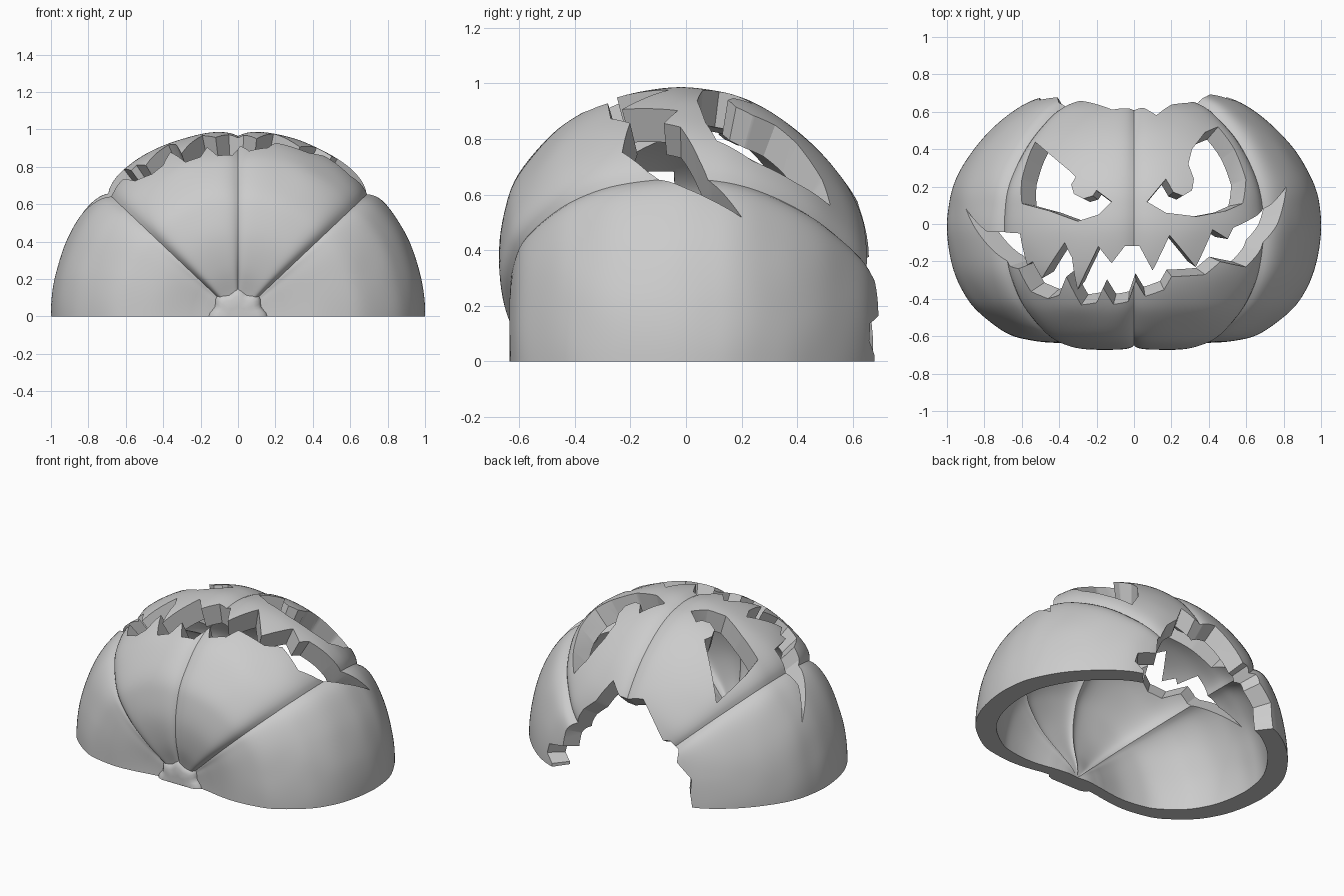
import bpy, bmesh
from math import sin, cos, pi, exp, sqrt, radians
from mathutils import noise, Vector

cube = bpy.data.objects.get("Cube")
if cube:
    bpy.data.objects.remove(cube, do_unlink=True)

grey = bpy.data.materials.new("plain grey")
grey.use_nodes = True
grey.diffuse_color = (0.6, 0.6, 0.6, 1)
grey.node_tree.nodes["Principled BSDF"].inputs["Base Color"].default_value = (0.6, 0.6, 0.6, 1)

# Rind profile (y, radius) from the navel at the front to the back
PROFILE = [(-.6, 0), (-.61, .1), (-.655, .25), (-.672, .42), (-.65, .57), (-.605, .68),
           (-.5, .81), (-.4, .89), (-.25, .96), (-.05, .995), (.1, .985), (.2, .96),
           (.3, .91), (.4, .84), (.5, .745), (.6, .615), (.65, .51), (.67, .4),
           (.65, .2), (.63, 0)]
COUNT = 128
GROOVES = [(pi * 31 / COUNT, .042), (pi / 2, .032), (pi * 97 / COUNT, .042)]


def new_object(name, bm):
    bmesh.ops.recalc_face_normals(bm, faces=bm.faces)
    mesh = bpy.data.meshes.new(name)
    bm.to_mesh(mesh)
    bm.free()
    mesh.materials.append(grey)
    obj = bpy.data.objects.new(name, mesh)
    bpy.context.collection.objects.link(obj)
    return obj


def smooth_path(points, steps):
    """Catmull-Rom samples through the points."""
    pts = [Vector(p) for p in points]
    pts = [2 * pts[0] - pts[1]] + pts + [2 * pts[-1] - pts[-2]]
    out = []
    for a, b, c, d in zip(pts, pts[1:], pts[2:], pts[3:]):
        for k in range(steps):
            t = k / steps
            out.append(0.5 * (2 * b + (c - a) * t + (2 * a - 5 * b + 4 * c - d) * t * t
                              + (3 * b - a - 3 * c + d) * t ** 3))
    return out + [pts[-2]]


def rind_point(angle, y, r):
    """Ribbed surface: creases between lobes, side lobes set further back."""
    fade = min(1, r / .22)
    dent = sum(d * exp(-abs(angle - a) / .06) for a, d in GROOVES) * fade
    side = 1 / (1 + exp((min(angle, pi - angle) - radians(43)) / .03))
    y *= 1 + (.035 if y > 0 else -.06 * (1 - r ** 3)) * side * fade
    p = Vector((r * cos(angle) * 1.005, y, r * sin(angle))) * (1 - dent)
    return p * (1 + .004 * noise.noise(p * 5) * fade)


def make_shell():
    path = smooth_path(PROFILE, 5)
    bm = bmesh.new()
    grids = []
    for scale in (1, .868):
        grids.append([[bm.verts.new(rind_point(pi * i / COUNT, *p) * scale) for p in path]
                      for i in range(COUNT + 1)])
    strips = [pair for g in grids for pair in zip(g, g[1:])]
    # Flat rim on the ground
    strips += [(grids[0][i], grids[1][i]) for i in (0, COUNT)]
    for a, b in strips:
        for j in range(len(path) - 1):
            bm.faces.new((a[j], a[j + 1], b[j + 1], b[j]))
    for v in bm.verts:
        if abs(v.co.z) < 1e-5:
            v.co.z = 0
    bmesh.ops.remove_doubles(bm, verts=bm.verts, dist=1e-5)
    return new_object("pumpkin_shell", bm)


def loft(bm, rings):
    rings = [[bm.verts.new(p) for p in ring] for ring in rings]
    n = len(rings[0])
    for a, b in zip(rings, rings[1:]):
        for i in range(n):
            bm.faces.new((a[i], a[(i + 1) % n], b[(i + 1) % n], b[i]))
    bm.faces.new(rings[0])
    bm.faces.new(rings[-1])


def cut(shell, name, directions, near, far):
    """Carve a hole whose walls all point at the centre."""
    bm = bmesh.new()
    loft(bm, [[Vector(d) * s for d in directions] for s in (near, far)])
    cutter = new_object(name, bm)
    cutter.hide_render = True
    mod = shell.modifiers.new(name, "BOOLEAN")
    mod.operation, mod.solver, mod.object = "DIFFERENCE", "EXACT", cutter
    bpy.ops.object.select_all(action="DESELECT")
    bpy.context.view_layer.objects.active = shell
    shell.select_set(True)
    bpy.ops.object.modifier_apply(modifier=name)
    bpy.data.objects.remove(cutter, do_unlink=True)


def from_above(outline):
    """Rays through the outline laid on the rind, scaled to z = 1."""
    prof = PROFILE[6:16]
    rays = []
    for x, y in outline:
        for (y0, r0), (y1, r1) in zip(prof, prof[1:]):
            if y0 <= y <= y1:
                r = r0 + (r1 - r0) * (y - y0) / (y1 - y0)
        z = sqrt(r * r - x * x)
        rays.append((x / z, y / z, 1))
    return rays


RIGHT_EYE = [(-.53, .44), (-.34, .28), (-.31, .25), (-.335, .21), (-.32, .16), (-.27, .135),
             (-.22, .15), (-.2, .18), (-.12, .12), (-.19, .05), (-.3, .015), (-.45, .07),
             (-.6, .11), (-.6, .24), (-.57, .35)]
LEFT_EYE = [(.45, .52), (.38, .49), (.31, .4), (.29, .32), (.32, .24), (.31, .18), (.26, .15),
            (.21, .17), (.17, .24), (.07, .12), (.17, .06), (.33, .04), (.49, .07),
            (.58, .11), (.6, .24), (.54, .4)]
UPPER_LIP = [(-.89, .08), (-.79, -.04), (-.61, -.05), (-.57, -.22), (-.54, -.2), (-.49, -.29),
             (-.37, -.1), (-.33, -.18), (-.3, -.35), (-.19, -.12), (-.12, -.21), (-.05, -.12),
             (.03, -.12), (.1, -.25), (.19, -.06), (.33, -.23), (.42, -.03), (.5, -.08),
             (.53, -.02), (.67, .05), (.74, .1), (.81, .2)]
LOWER_LIP = [(.77, 0), (.69, -.14), (.6, -.23), (.46, -.2), (.38, -.27), (.2, -.28),
             (.16, -.35), (.06, -.39), (.01, -.31), (-.03, -.42), (-.11, -.43), (-.165, -.34),
             (-.2, -.42), (-.28, -.43), (-.36, -.28), (-.4, -.38), (-.46, -.4), (-.55, -.36),
             (-.62, -.24), (-.68, -.23)]
BACK_OPENING = [(.46, -.1), (.46, .02), (.52, .07), (.5, .13), (.37, .15), (.36, .25),
                (.28, .41), (.2, .49), (.13, .68), (.05, .57), (-.02, .57), (-.12, .6),
                (-.19, .5), (-.28, .36), (-.33, .37), (-.39, .33), (-.38, .25), (-.48, .17),
                (-.47, .08), (-.5, -.1)]

shell = make_shell()
cut(shell, "right_eye", from_above(RIGHT_EYE), .3, 1.4)
cut(shell, "left_eye", from_above(LEFT_EYE), .3, 1.4)
cut(shell, "mouth", from_above(UPPER_LIP + LOWER_LIP), .15, 1.4)
cut(shell, "back_opening", [(x, .63, z) for x, z in BACK_OPENING], .4, 1.4)

# Small knobbly navel where the grooves meet
bm = bmesh.new()
angles = [pi * i / 24 for i in range(25)]
loft(bm, [[(r * (1 + .08 * cos(8 * a)) * cos(a), y, r * (1 + .08 * cos(8 * a)) * sin(a))
           for a in angles]
          for y, r in ((-.55, .15), (-.6, .145), (-.62, .13), (-.632, .1), (-.63, .05))])
navel = new_object("navel", bm)

for obj, limit in ((shell, 32), (navel, 50)):
    bpy.ops.object.select_all(action="DESELECT")
    bpy.context.view_layer.objects.active = obj
    obj.select_set(True)
    bpy.ops.object.shade_smooth_by_angle(angle=radians(limit))
